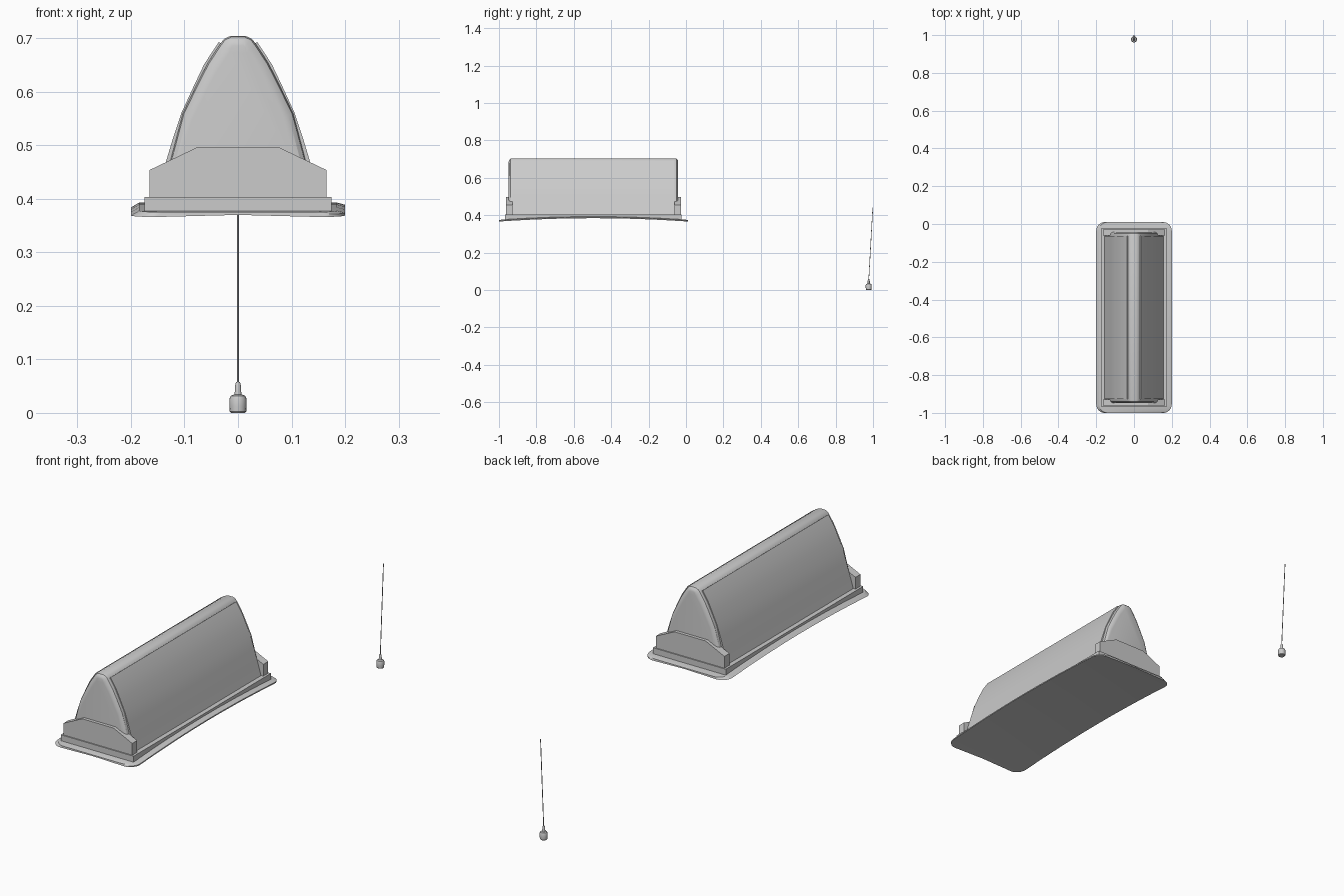
import bpy, bmesh, math

if "Cube" in bpy.data.objects:
    bpy.data.objects.remove(bpy.data.objects["Cube"])

CY = -0.495  # middle of the sign along y


def loft(name, rings, smooth=None):
    """Skin closed rings of equal point count and cap both ends."""
    bm = bmesh.new()
    vs = [[bm.verts.new(p) for p in r] for r in rings]
    n = len(rings[0])
    for a, b in zip(vs, vs[1:]):
        for i in range(n):
            j = (i + 1) % n
            bm.faces.new((a[i], a[j], b[j], b[i]))
    bm.faces.new(vs[0])
    bm.faces.new(vs[-1])
    bmesh.ops.recalc_face_normals(bm, faces=bm.faces)
    me = bpy.data.meshes.new(name)
    bm.to_mesh(me)
    bm.free()
    ob = bpy.data.objects.new(name, me)
    bpy.context.collection.objects.link(ob)
    if smooth:
        bpy.context.view_layer.objects.active = ob
        bpy.ops.object.select_all(action='DESELECT')
        ob.select_set(True)
        bpy.ops.object.shade_smooth_by_angle(angle=math.radians(smooth))
    return ob


def prism(name, profile, y0, y1, smooth=None):
    return loft(name, [[(x, y, z) for x, z in profile] for y in (y0, y1)], smooth)


def mirrored(right):
    return right + [(-x, z) for x, z in reversed(right)]


def sag(y):
    return 0.384 - 0.018 * ((y - CY) / 0.505) ** 2


# curved base plate with rounded corners
R, HL, HW = 0.045, 0.505, 0.2
stations = []
for k in range(7):
    a = math.radians(15 * k)
    stations.append((HL - R + R * math.cos(a), HW - R + R * math.sin(a)))
ts = ([(CY - d, w) for d, w in stations]
      + [(CY + HL * f, HW) for f in (-0.7, -0.45, -0.2, 0.0, 0.2, 0.45, 0.7)]
      + [(CY + d, w) for d, w in reversed(stations)])
rings = []
for y, w in ts:
    s = sag(y)
    rings.append([(-w, y, s), (0, y, s + 0.004), (w, y, s), (w, y, s + 0.005),
                  (w - 0.015, y, s + 0.009), (-w + 0.015, y, s + 0.009)])
loft("base_plate", rings, 30)

# tray standing on the plate, underside following its sag
rings = []
for k in range(13):
    y = CY - 0.472 + 0.944 * k / 12
    b = sag(y) + 0.005
    rings.append([(-0.175, y, b), (0.175, y, b), (0.175, y, 0.403), (-0.175, y, 0.403)])
loft("base_tray", rings)

# arched lamp housing with bevelled ends
arch = [(0.148, 0.40), (0.128, 0.465), (0.103, 0.56), (0.074, 0.62), (0.056, 0.655),
        (0.033, 0.690), (0.026, 0.699), (0.014, 0.7045)]


def arch_ring(y, inset):
    pts = [(max(x - inset, 0.006 + x * 0.3), z - inset * (z - 0.40) / 0.305) for x, z in arch]
    return [(x, y, z) for x, z in mirrored(pts)]


ends = [(0.453, 0.018), (0.451, 0.009), (0.444, 0.002), (0.435, 0)]
loft("lamp_housing",
     [arch_ring(CY - d, i) for d, i in ends] + [arch_ring(CY + d, i) for d, i in reversed(ends)], 30)

# raised side panels
outer = [(0.156, 0.40), (0.136, 0.465), (0.121, 0.515), (0.106, 0.56), (0.083, 0.61),
         (0.063, 0.652), (0.036, 0.693)]
panel = outer + [(0.024, 0.685), (0.04, 0.64), (0.08, 0.56), (0.11, 0.465), (0.13, 0.40)]
for side, s in (("right", 1), ("left", -1)):
    prism(side + "_panel", [(s * x, z) for x, z in panel], CY - 0.432, CY + 0.432, 25)

# end caps
cap = mirrored([(0.165, 0.40), (0.165, 0.454), (0.075, 0.497)])
for name, s in (("front_cap", -1), ("back_cap", 1)):
    prism(name, cap, CY + s * 0.433, CY + s * 0.467)


# plug and its cable, turned profiles along slightly leaning axes
def turned(name, prof, y0, lean, n=16):
    return loft(name, [[(r * math.cos(2 * math.pi * i / n),
                         y0 + lean * z + r * math.sin(2 * math.pi * i / n), z)
                        for i in range(n)] for r, z in prof], 35)


turned("plug_body", [(0.013, 0.0), (0.0155, 0.003), (0.016, 0.012), (0.016, 0.026),
                     (0.0135, 0.032), (0.008, 0.034)], 0.977, 0)
turned("plug_neck", [(0.007, 0.032), (0.006, 0.04), (0.005, 0.054), (0.003, 0.058)], 0.977, 0)
turned("cable", [(0.0016, 0.055), (0.0016, 0.25), (0.0016, 0.442)], 0.974, 0.056, 8)
